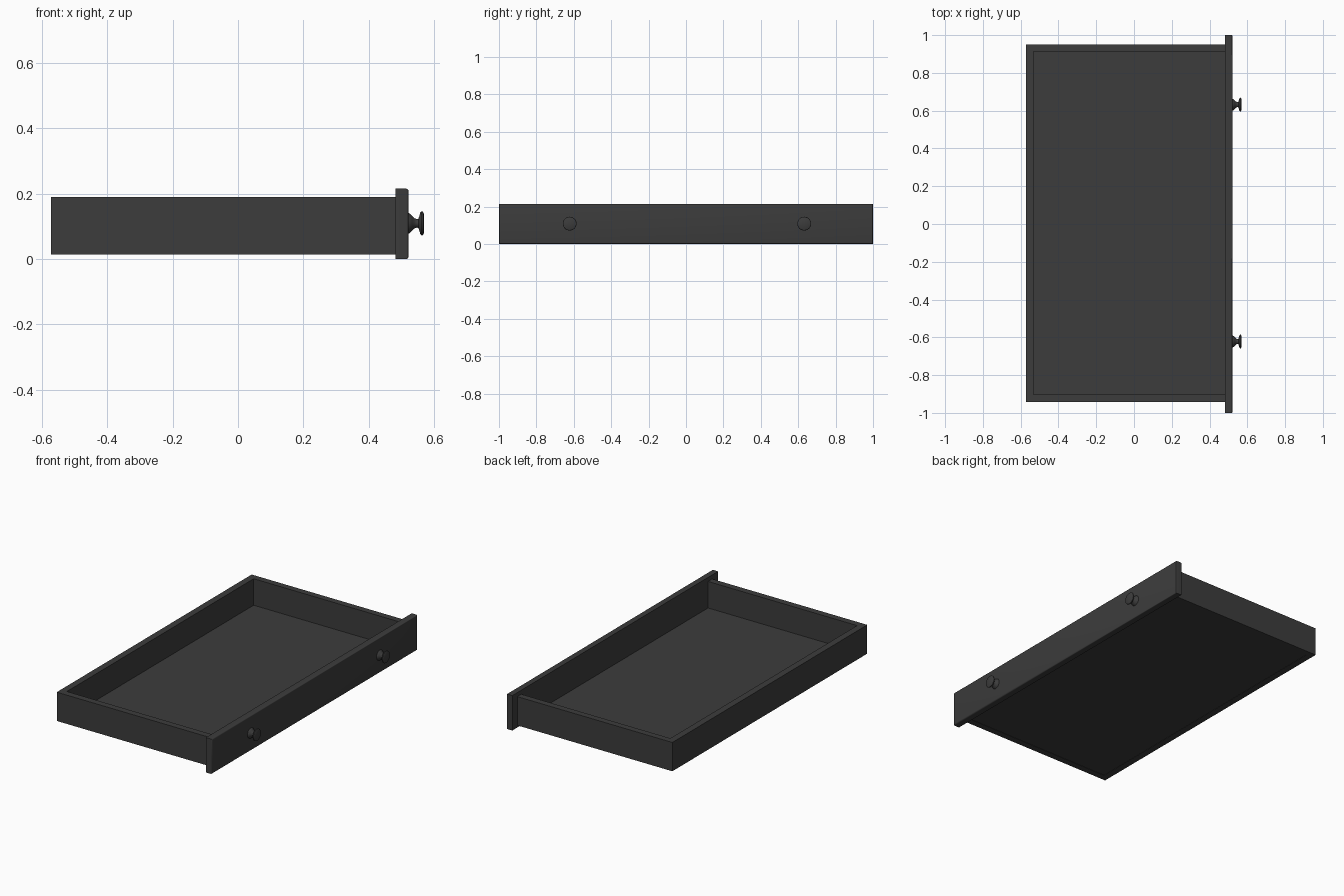
import bpy, bmesh, math

if "Cube" in bpy.data.objects:
    bpy.data.objects.remove(bpy.data.objects["Cube"])

dark = bpy.data.materials.new("dark_finish")
dark.diffuse_color = (0.045, 0.045, 0.045, 1)
dark.use_nodes = True
dark.node_tree.nodes["Principled BSDF"].inputs["Base Color"].default_value = dark.diffuse_color


def add_object(name, bm, smooth=False):
    bmesh.ops.recalc_face_normals(bm, faces=bm.faces)
    mesh = bpy.data.meshes.new(name)
    bm.to_mesh(mesh)
    bm.free()
    mesh.materials.append(dark)
    obj = bpy.data.objects.new(name, mesh)
    bpy.context.collection.objects.link(obj)
    if smooth:
        bpy.ops.object.select_all(action='DESELECT')
        obj.select_set(True)
        bpy.context.view_layer.objects.active = obj
        bpy.ops.object.shade_smooth_by_angle(angle=math.radians(40))
    return obj


def prism(points, z0, z1):
    """Extrude a flat outline from z0 up to z1."""
    bm = bmesh.new()
    face = bm.faces.new([bm.verts.new((x, y, z0)) for x, y in points])
    ext = bmesh.ops.extrude_face_region(bm, geom=[face])
    top = [v for v in ext["geom"] if isinstance(v, bmesh.types.BMVert)]
    bmesh.ops.translate(bm, verts=top, vec=(0, 0, z1 - z0))
    return bm


BACK, FRONT, FACE = -0.573, 0.482, 0.522
Y0, Y1 = -0.943, 0.951
IN_X, IN_Y0, IN_Y1 = -0.532, -0.903, 0.912

# U-shaped side and back walls
add_object("tray_walls", prism(
    [(FRONT, Y0), (FRONT, IN_Y0), (IN_X, IN_Y0), (IN_X, IN_Y1),
     (FRONT, IN_Y1), (FRONT, Y1), (BACK, Y1), (BACK, Y0)], 0.013, 0.19))

# Bottom board set between the walls
add_object("tray_floor", prism(
    [(IN_X, IN_Y0), (FRONT, IN_Y0), (FRONT, IN_Y1), (IN_X, IN_Y1)],
    0.015, 0.027))

# Drawer front with rounded outer edges
bm = prism([(FRONT, -1), (FACE, -1), (FACE, 1), (FRONT, 1)], 0.003, 0.215)
bmesh.ops.translate(bm, verts=[v for v in bm.verts if v.co.z < 0.1],
                    vec=(0, 0, -0.003))
rim = [e for e in bm.edges if all(v.co.x > FACE - 0.001 for v in e.verts)]
bmesh.ops.bevel(bm, geom=rim, offset=0.007, segments=3, profile=0.5,
                affect='EDGES')
add_object("drawer_front", bm, smooth=True)

# Turned knobs: (distance from drawer front, radius)
KNOB = [(-0.002, 0.0), (-0.002, 0.032), (0.004, 0.030), (0.011, 0.023),
        (0.018, 0.016), (0.025, 0.013), (0.030, 0.014), (0.033, 0.022),
        (0.036, 0.033), (0.040, 0.037), (0.044, 0.036), (0.047, 0.030),
        (0.048, 0.0)]
for name, y in (("knob_left", -0.622), ("knob_right", 0.632)):
    bm = bmesh.new()
    verts = [bm.verts.new((FACE + d, y, 0.109 + r)) for d, r in KNOB]
    edges = [bm.edges.new(pair) for pair in zip(verts, verts[1:])]
    bmesh.ops.spin(bm, geom=verts + edges, cent=(0, y, 0.109),
                   axis=(1, 0, 0), angle=2 * math.pi, steps=28)
    bmesh.ops.remove_doubles(bm, verts=bm.verts, dist=0.0002)
    add_object(name, bm, smooth=True)
